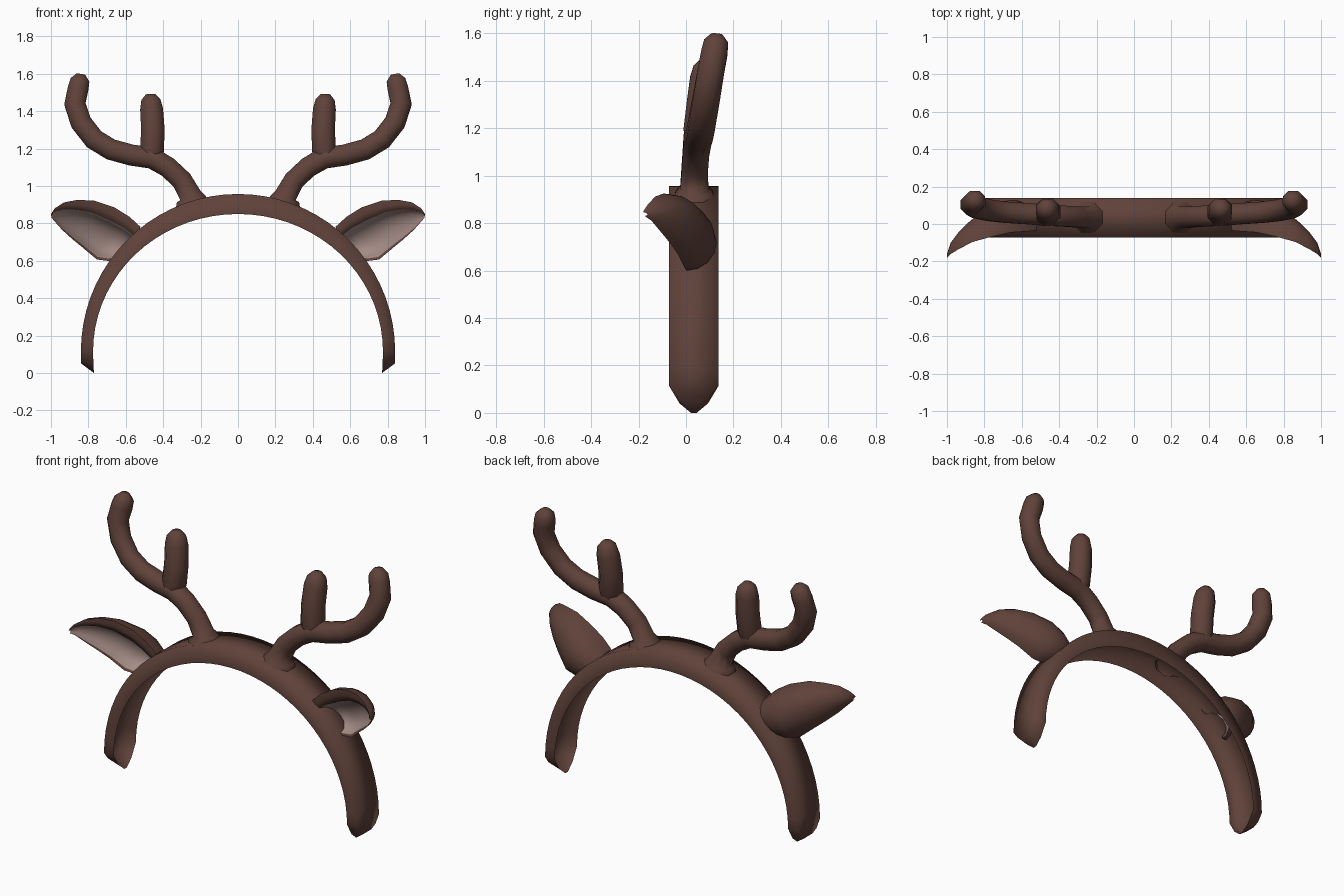
import bpy, bmesh, math
from mathutils import Vector

if "Cube" in bpy.data.objects:
    bpy.data.objects.remove(bpy.data.objects["Cube"])


def material(name, rgb):
    m = bpy.data.materials.new(name)
    m.diffuse_color = (*rgb, 1)
    m.use_nodes = True
    m.node_tree.nodes["Principled BSDF"].inputs["Base Color"].default_value = m.diffuse_color
    return m


BROWN = material("brown_felt", (0.115, 0.054, 0.042))
PINK = material("pale_pink_lining", (0.37, 0.26, 0.235))


def loft(bm, rings, closed=True, mats=None):
    """Skin a list of equally sized point rings; returns vertex rings."""
    vr = [[bm.verts.new(p) for p in r] for r in rings]
    n = len(rings[0])
    for a, b in zip(vr, vr[1:]):
        for i in range(n if closed else n - 1):
            j = (i + 1) % n
            f = bm.faces.new((a[i], a[j], b[j], b[i]))
            if mats:
                f.material_index = mats[i]
    return vr


def finish(bm, name, mirror=False):
    bmesh.ops.recalc_face_normals(bm, faces=bm.faces)
    for f in bm.faces:
        f.smooth = True
    me = bpy.data.meshes.new(name)
    bm.to_mesh(me)
    bm.free()
    me.materials.append(BROWN)
    me.materials.append(PINK)
    ob = bpy.data.objects.new(name, me)
    bpy.context.collection.objects.link(ob)
    if mirror:
        ob.modifiers.new("Mirror", 'MIRROR')
    return ob


# Headband: channel section open on the inside, with rounded ends
YC, W = 0.033, 0.105


def section(xo, zo, wo, xi, zi, wi):
    return [(xi, YC - wi, zi), (xo, YC - wo, zo),
            (xo, YC + wo, zo), (xi, YC + wi, zi)]


rings = [section(.838, .05, .035, .77, 0, .012),
         section(.84, .07, .072, .773, .04, .06)]
N = 36
for i in range(N + 1):
    t = math.pi * i / N
    c, s = math.cos(t), math.sin(t)
    rings.append(section(.84 * c, .115 + .842 * s, W, .775 * c, .115 + .735 * s, W))
rings += [[(-x, y, z) for x, y, z in r] for r in (rings[1], rings[0])]
bm = bmesh.new()
vr = loft(bm, rings, closed=False)
bm.faces.new(vr[0])
bm.faces.new(vr[-1])
finish(bm, "headband")


# Antlers: tubes with eight sides along a path of (x, y, z, radius)
def tube(bm, path, sides=8):
    pts = [Vector(p[:3]) for p in path]
    rings = []
    for i, p in enumerate(pts):
        d = (pts[min(i + 1, len(pts) - 1)] - pts[max(i - 1, 0)]).normalized()
        u = Vector((0, 1, 0))
        u = (u - d * u.dot(d)).normalized()
        v = d.cross(u)
        rings.append([p + path[i][3] * (u * math.cos(a) + v * math.sin(a))
                      for a in (2 * math.pi * (k + .5) / sides for k in range(sides))])
    vr = loft(bm, rings)
    bm.faces.new(vr[-1])


bm = bmesh.new()
tube(bm, [(.245, .035, .905, .095), (.25, .035, .93, .085), (.255, .035, .95, .064),
          (.30, .037, 1.03, .06), (.375, .042, 1.10, .06), (.46, .048, 1.15, .063),
          (.57, .055, 1.165, .061), (.68, .062, 1.195, .061), (.77, .072, 1.25, .061),
          (.84, .088, 1.34, .061), (.872, .105, 1.44, .061), (.855, .12, 1.52, .06),
          (.845, .127, 1.565, .055), (.84, .13, 1.597, .025)])
finish(bm, "antler_beam", True)
bm = bmesh.new()
tube(bm, [(.47, .048, 1.13, .05), (.46, .053, 1.19, .069), (.455, .065, 1.30, .068),
          (.462, .078, 1.41, .066), (.466, .083, 1.46, .055), (.467, .085, 1.49, .027)])
finish(bm, "antler_tine", True)

# Ears: cupped leaf; stations are top x,z, bottom x,z, front y, back y
stations = [(.52, .78, .66, .60, -.035, .115),
            (.58, .835, .70, .60, -.04, .13),
            (.66, .885, .755, .607, -.045, .12),
            (.77, .922, .83, .67, -.07, .07),
            (.86, .925, .885, .715, -.095, .02),
            (.93, .912, .94, .765, -.13, -.04),
            (.98, .88, .98, .81, -.16, -.10),
            (1.0, .85, .997, .83, -.18, -.155)]
K = 8
rings = []
for tx, tz, bx, bz, yf, yb in stations:
    C = Vector(((tx + bx) / 2, 0, (tz + bz) / 2))
    h = Vector(((tx - bx) / 2, 0, (tz - bz) / 2))
    dep = yb - yf
    ring = []
    for k in range(K + 1):                      # rounded back
        a = -math.pi / 2 + math.pi * k / K
        lift = .25 * dep * (1 - math.sin(a)) / 2
        ring.append(C + h * math.sin(a) + Vector((0, yf + lift + (dep - lift) * math.cos(a), 0)))
    ring.append(C + h * .75 + Vector((0, yf - .01 * dep, 0)))      # rolled upper lip
    for k in range(K - 1):                      # hollow lining
        a = math.pi / 2 - math.pi * k / (K - 2)
        lift = .22 * dep * (1 - math.sin(a)) / 2
        ring.append(C + h * (-.2 + .7 * math.sin(a))
                    + Vector((0, yf + .06 * dep + lift + dep * .55 * math.cos(a), 0)))
    rings.append(ring)
n = len(rings[0])
mats = [1 if K + 2 <= i < n - 1 else 0 for i in range(n)]
bm = bmesh.new()
vr = loft(bm, rings, mats=mats)
bm.faces.new(vr[-1])
ear = finish(bm, "ear", True)
ear.data.set_sharp_from_angle(angle=math.radians(60))
